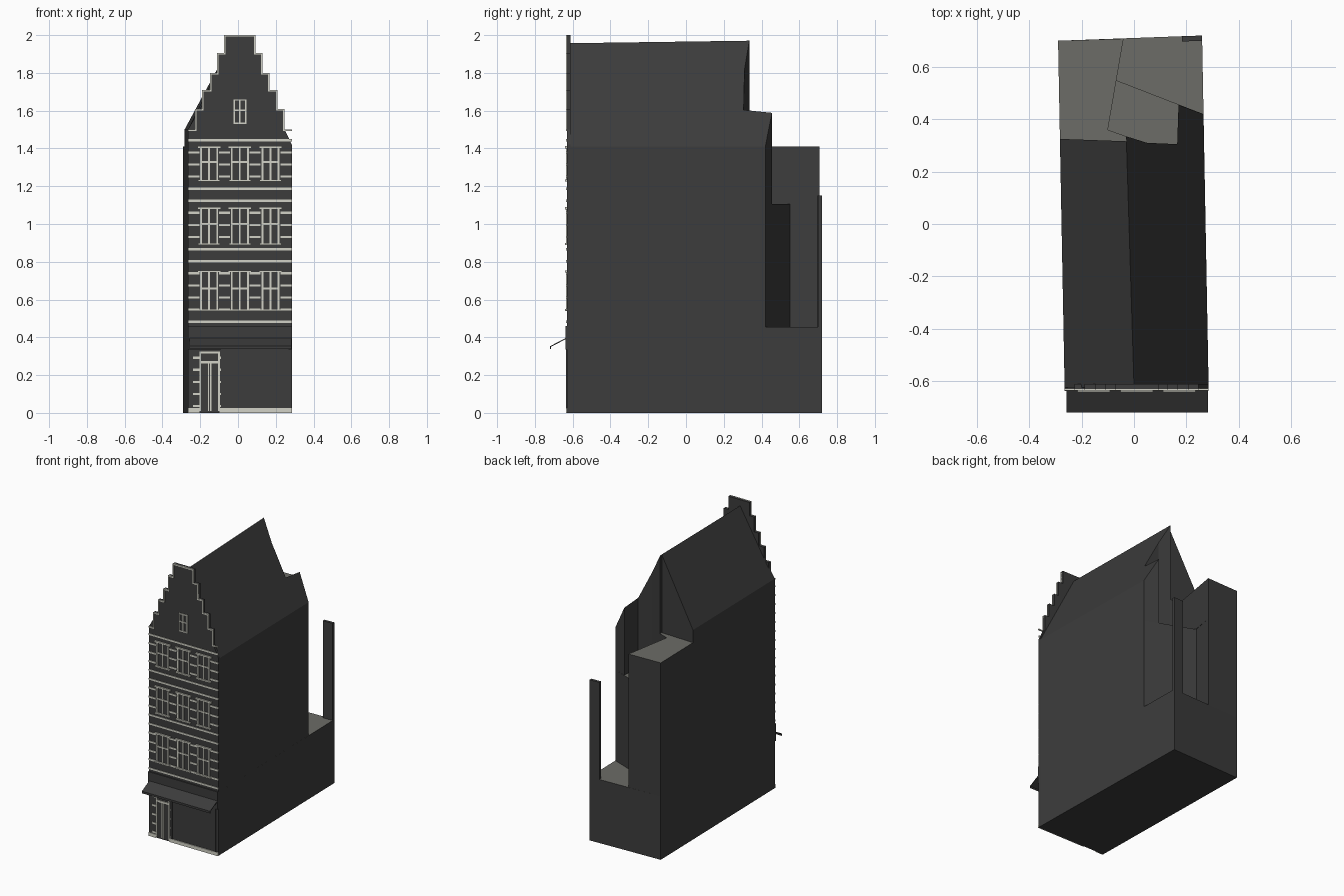
import bpy, bmesh

cube = bpy.data.objects.get("Cube")
if cube:
    bpy.data.objects.remove(cube, do_unlink=True)


def material(name, r, g, b):
    m = bpy.data.materials.new(name)
    m.use_nodes = True
    m.diffuse_color = (r, g, b, 1)
    m.node_tree.nodes["Principled BSDF"].inputs["Base Color"].default_value = (r, g, b, 1)
    return m


WALL = material("dark brick", 0.045, 0.045, 0.045)
FLAT = material("grey flat roof", 0.15, 0.15, 0.135)
TRIM = material("pale stone trim", 0.65, 0.65, 0.57)


def finish(name, bm, *mats):
    bmesh.ops.recalc_face_normals(bm, faces=bm.faces)
    me = bpy.data.meshes.new(name)
    for m in mats:
        me.materials.append(m)
    if len(mats) > 1:  # level faces pointing up take the second colour
        for f in bm.faces:
            f.normal_update()
            f.material_index = int(f.normal.z > 0.9)
    bm.to_mesh(me)
    bm.free()
    ob = bpy.data.objects.new(name, me)
    bpy.context.collection.objects.link(ob)
    return ob


def skin(bm, lower, upper):
    a = [bm.verts.new(p) for p in lower]
    b = [bm.verts.new(p) for p in upper]
    bm.faces.new(a)
    bm.faces.new(b)
    for i in range(len(a)):
        j = (i + 1) % len(a)
        bm.faces.new((a[i], a[j], b[j], b[i]))


def block(name, outline, z0, top, *mats):
    """Upright prism; top is a height or a function of x and y."""
    height = top if callable(top) else lambda x, y: top
    bm = bmesh.new()
    skin(bm, [(x, y, z0) for x, y in outline], [(x, y, height(x, y)) for x, y in outline])
    return finish(name, bm, *mats)


def profile(name, outline, y0, y1, mat):
    """Front-facing x-z outline given depth."""
    bm = bmesh.new()
    skin(bm, [(x, y0, z) for x, z in outline], [(x, y1, z) for x, z in outline])
    return finish(name, bm, mat)


def plates(name, rects, y0, y1, mat):
    """Several x-z rectangles (x0, x1, z0, z1) as one part."""
    bm = bmesh.new()
    for x0, x1, z0, z1 in rects:
        ring = [(x0, z0), (x1, z0), (x1, z1), (x0, z1)]
        skin(bm, [(x, y0, z) for x, z in ring], [(x, y1, z) for x, z in ring])
    return finish(name, bm, mat)


# House body: ground floor, middle floors, upper floor with rear tower
LOW, MID, EAVE = 0.455, 1.105, 1.41
FR, FL = (0.285, -0.62), (-0.265, -0.625)
BR, BL = (0.26, 0.72), (-0.29, 0.70)
SIDE, TOWER = (0.265, 0.42), (-0.04, 0.708)
NOTCH = [(0.17, 0.455), (0.165, 0.305), (0.05, 0.31), (-0.03, 0.335)]
block("ground_floor", [FR, BR, BL, FL], 0, LOW, WALL, FLAT)
block("middle_floors", [FR, SIDE, (-0.07, 0.55), TOWER, BL, FL], LOW, MID, WALL, FLAT)
block("upper_floor", [FR, SIDE] + NOTCH + [(-0.10, 0.36), TOWER, BL, FL], MID, EAVE, WALL, FLAT)
block("rear_chimney", [BR, (0.183, 0.717), (0.184, 0.697), (0.2605, 0.70)], LOW, 1.15, WALL)


# Pitched roof, each side sloping from the ridge to its own eave
def roof_height(x, y):
    run = y + 0.62
    ridge_x, ridge_z = -0.031 * run, 1.957 + 0.014 * run
    if x >= ridge_x:
        edge, eave = 0.285 - 0.019 * run, EAVE
    else:
        edge, eave = -0.265 - 0.019 * run, 1.5
    t = (x - ridge_x) / (edge - ridge_x)
    return ridge_z + (eave - ridge_z) * t


block("roof_right_slope", [(0, -0.62), FR, SIDE] + NOTCH, EAVE, roof_height, WALL)
block("roof_left_slope", [(0, -0.62), (-0.0296, 0.335), (-0.0293, 0.316), (-0.283, 0.325), FL],
      EAVE, roof_height, WALL)

# Front wall with stepped gable
CX = 0.01
HALF = [0.275, 0.237, 0.2, 0.157, 0.12, 0.083]
STEP = [1.5, 1.61, 1.71, 1.8, 1.905, 2.0]
left, right = [], []
for i, h in enumerate(HALF):
    if i:
        left.append((CX - h, STEP[i - 1]))
        right.append((CX + h, STEP[i - 1]))
    left.append((CX - h, STEP[i]))
    if i:
        right.append((CX + h, STEP[i]))
x0, x1 = CX - HALF[0], CX + HALF[0]
profile("front_wall", [(x1, 0), (x1, 1.42)] + right + left[::-1] + [(x0, 0)], -0.63, -0.612, WALL)

# Pale edging along the gable steps
W = 0.008
edging = [(CX - HALF[-1], CX + HALF[-1], 2 - W, 2)]
for s in (-1, 1):
    for i in range(1, len(HALF)):
        h, outer = HALF[i], HALF[i - 1]
        a, b = sorted((CX + s * h, CX + s * (h - W)))
        edging.append((a, b, STEP[i - 1], STEP[i]))
        a, b = sorted((CX + s * outer, CX + s * (h - W)))
        edging.append((a, b, STEP[i - 1] - W, STEP[i - 1]))
plates("gable_edging", edging, -0.636, -0.628, TRIM)

# Windows: three rows of three plus one in the gable
COLS = [CX + d for d in (-0.163, 0, 0.162)]
ROWS = [(0.54, 0.755), (0.89, 1.09), (1.225, 1.412)]


def casement(cx, hw, z0, z1, bar, w):
    """Frame, centre post and cross bar."""
    zb = z0 + (z1 - z0) * bar
    return [(cx - hw, cx - hw + w, z0, z1), (cx + hw - w, cx + hw, z0, z1),
            (cx - w / 2, cx + w / 2, z0, z1), (cx - hw, cx + hw, z1 - w, z1),
            (cx - hw, cx + hw, z0, z0 + w), (cx - hw, cx + hw, zb - w / 2, zb + w / 2)]


frames = casement(CX, 0.034, 1.53, 1.66, 0.55, 0.007)
ledges = []
for z0, z1 in ROWS:
    for cx in COLS:
        frames += casement(cx, 0.047, z0, z1, 0.55, 0.009)
        ledges += [(cx - 0.062, cx + 0.062, z1 - 0.012, z1), (cx - 0.058, cx + 0.058, z0, z0 + 0.01)]
plates("window_frames", frames, -0.636, -0.628, TRIM)
plates("window_lintels_and_sills", ledges, -0.641, -0.628, TRIM)

# Horizontal stone bands, broken where the windows are
bands = []
for k in range(16):
    z = 0.483 + 0.064 * k
    za, zb = z - 0.006, z + 0.006
    if any(a - 0.005 < z < b + 0.005 for a, b in ROWS):
        cuts = [x0] + [c + s * 0.052 for c in COLS for s in (-1, 1)] + [x1]
        bands += [(cuts[i], cuts[i + 1], za, zb) for i in range(0, len(cuts), 2)]
    else:
        bands.append((x0, x1, za, zb))
plates("stone_bands", bands, -0.634, -0.628, TRIM)

# Shop front: fascia, window surround, plinth, door and quoins
plates("shop_fascia", [(x0, x1, 0.335, 0.46)], -0.638, -0.628, WALL)
plates("shop_window_surround", [(-0.09, -0.078, 0.025, 0.335), (0.255, 0.267, 0.025, 0.335),
                                (-0.09, 0.267, 0.32, 0.335)], -0.635, -0.628, WALL)
plates("plinth", [(x0, -0.205, 0, 0.025), (-0.098, x1, 0, 0.025)], -0.636, -0.628, TRIM)
D0, D1, DM = -0.205, -0.096, -0.15
door = [(D0, D0 + 0.01, 0.01, 0.325), (D1 - 0.01, D1, 0.01, 0.325), (D0, D1, 0.315, 0.325),
        (D0, D1, 0.262, 0.275), (DM - 0.009, DM - 0.003, 0.01, 0.265), (DM + 0.003, DM + 0.009, 0.01, 0.265)]
plates("door_frame", door, -0.636, -0.628, TRIM)
quoins = [(-0.238, D0, 0.03 + 0.064 * k, 0.042 + 0.064 * k) for k in range(5)]
quoins += [(D1, D1 + 0.008, 0.03 + 0.064 * k, 0.042 + 0.064 * k) for k in range(5)]
plates("door_quoins", quoins, -0.634, -0.628, TRIM)

# Sloping awning with a short hanging edge
bm = bmesh.new()
section = [(-0.63, 0.4), (-0.72, 0.353), (-0.72, 0.338), (-0.716, 0.338), (-0.716, 0.349), (-0.63, 0.394)]
skin(bm, [(-0.257, y, z) for y, z in section], [(0.283, y, z) for y, z in section])
finish("awning", bm, WALL)
